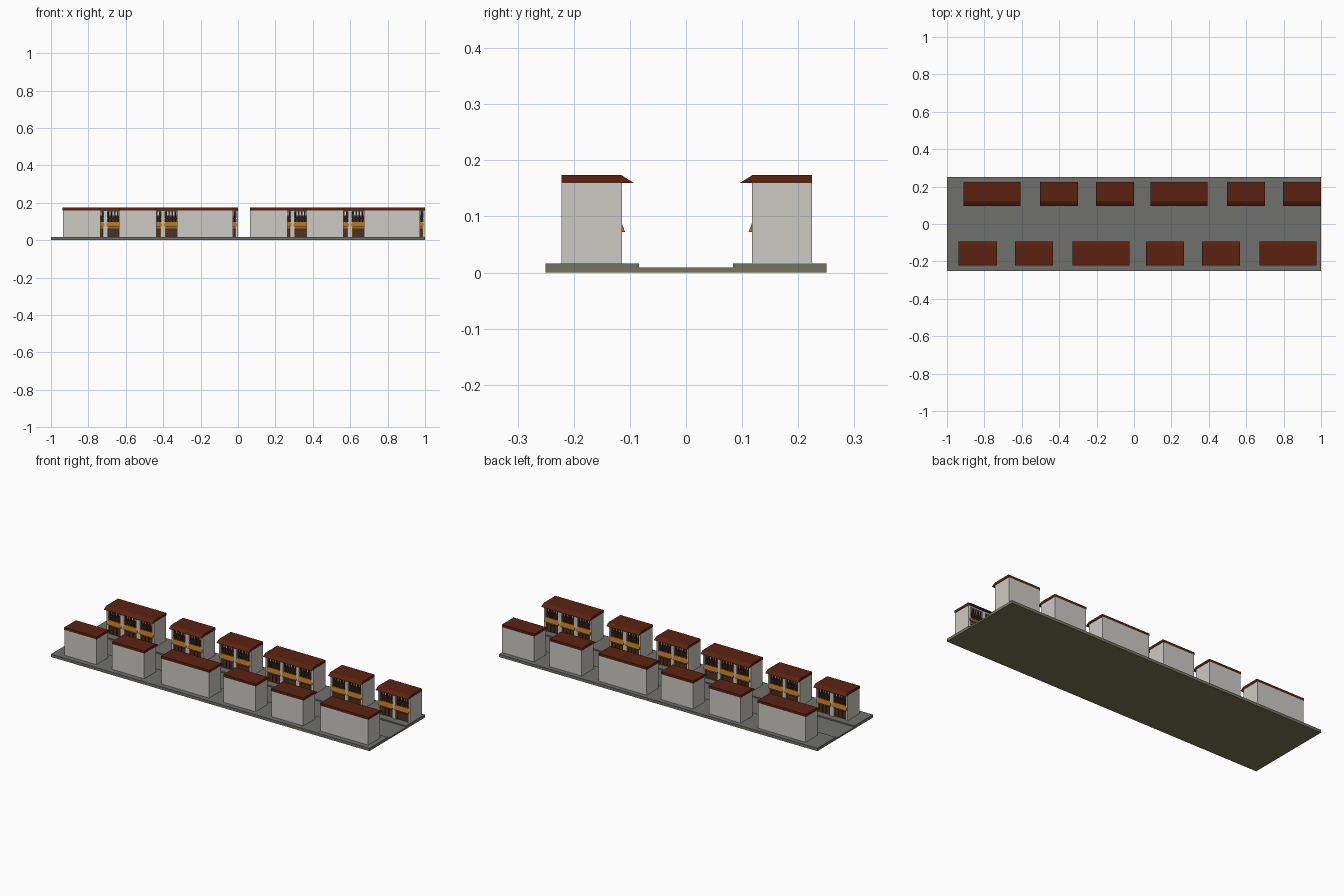
import bpy, bmesh, math
from mathutils import Matrix, Vector

if "Cube" in bpy.data.objects:
    bpy.data.objects.remove(bpy.data.objects["Cube"])


def material(name, rgb):
    m = bpy.data.materials.new(name)
    m.diffuse_color = (*rgb, 1)
    m.use_nodes = True
    m.node_tree.nodes["Principled BSDF"].inputs["Base Color"].default_value = m.diffuse_color
    return m


GROUND = material("olive earth", (0.19, 0.18, 0.085))
PAVING = material("grey paving", (0.16, 0.165, 0.155))
PLASTER = material("pale plaster", (0.60, 0.59, 0.55))
TILE = material("red brown tile", (0.105, 0.016, 0.005))
ORANGE = material("orange wood", (0.42, 0.15, 0.012))
WOOD = material("dark wood", (0.075, 0.032, 0.014))
DARK = material("dark interior", (0.035, 0.03, 0.028))


def box(bm, x0, x1, y0, y1, z0, z1):
    size = Vector((x1 - x0, y1 - y0, z1 - z0))
    mid = Vector((x0 + x1, y0 + y1, z0 + z1)) / 2
    bmesh.ops.create_cube(bm, size=1, matrix=Matrix.Translation(mid) @ Matrix.Diagonal((*size, 1)))


def prism(bm, x0, x1, profile):
    """Extrude a (y, z) profile along x."""
    face = bm.faces.new([bm.verts.new((x0, y, z)) for y, z in profile])
    ext = bmesh.ops.extrude_face_region(bm, geom=[face])
    bmesh.ops.translate(bm, vec=(x1 - x0, 0, 0),
                        verts=[v for v in ext["geom"] if isinstance(v, bmesh.types.BMVert)])


def finish(bm, name, mat):
    bmesh.ops.recalc_face_normals(bm, faces=bm.faces)
    mesh = bpy.data.meshes.new(name)
    bm.to_mesh(mesh)
    bm.free()
    mesh.materials.append(mat)
    return mesh


def place(mesh, name, loc=(0, 0, 0), turn=0):
    ob = bpy.data.objects.new(name, mesh)
    ob.location = loc
    ob.rotation_euler.z = turn
    bpy.context.collection.objects.link(ob)


def slab(name, mat, *dims):
    bm = bmesh.new()
    box(bm, *dims)
    place(finish(bm, name, mat), name)


# Street: earth slab, road surface and two raised pavements
slab("ground_slab", GROUND, -1, 1, -0.25, 0.25, 0, 0.008)
slab("road", PAVING, -1, 1, -0.0835, 0.0835, 0.008, 0.009)
for side, y0, y1 in (("front", -0.25, -0.0835), ("back", 0.0835, 0.25)):
    slab(side + "_pavement", PAVING, -1, 1, y0, y1, 0.008, 0.016)

# House section, with its street front facing -y: depth and heights
FRONT, RECESS, REAR = -0.0535, -0.040, 0.0535
FLOOR, MID0, MID1, TOP0, TOP = 0.016, 0.072, 0.092, 0.152, 0.160
BAY, PIER = 0.1, 0.01


def house_meshes(bays):
    """Meshes for a terrace of shop bays, centred on x = 0 and y = 0."""
    w = bays * BAY / 2
    walls, roof, timber, panels, inside = (bmesh.new() for _ in range(5))

    # Solid rear block, floor bands and dividing piers
    box(walls, -w, w, RECESS, REAR, FLOOR, TOP)
    box(walls, -w, w, FRONT, RECESS, TOP0, TOP)
    box(walls, -w, w, FRONT + 0.003, RECESS, MID0, MID1)
    for i in range(bays + 1):
        x = -w + i * BAY
        box(walls, max(x - PIER, -w), min(x + PIER, w), FRONT, RECESS, FLOOR, TOP)

    # Roof with a sloping eave over the street
    prism(roof, -w - 0.002, w + 0.002,
          [(-0.0745, TOP), (REAR, TOP), (REAR, 0.174), (-0.052, 0.174)])

    for i in range(bays):
        a = -w + i * BAY + PIER
        b = a + BAY - 2 * PIER
        # Dark openings on both floors
        box(inside, a, b, RECESS - 0.002, RECESS, FLOOR, MID0)
        box(inside, a, b, RECESS - 0.002, RECESS, MID1, TOP0)
        # Sloping awning between the floors
        prism(timber, a - 0.005, b + 0.005,
              [(FRONT - 0.006, 0.072), (FRONT + 0.004, 0.072),
               (RECESS, 0.096), (FRONT + 0.003, 0.096)])
        # Shop front posts and counter rail
        for x in (a, b - 0.005):
            box(timber, x, x + 0.005, FRONT + 0.002, RECESS, FLOOR, MID0)
        box(timber, a, b, RECESS - 0.005, RECESS, 0.062, MID0)
        # Lower doors
        for k in range(3):
            x = a + 0.009 + k * 0.022
            box(panels, x, x + 0.018, RECESS - 0.005, RECESS, FLOOR, 0.058)
        # Upper shutters, railing and bars
        for k in range(5):
            x = a + 0.004 + k * 0.0165
            box(panels, x, x + 0.006, FRONT + 0.003, RECESS - 0.004, MID1, 0.148)
        box(panels, a, b, FRONT + 0.002, FRONT + 0.006, 0.113, 0.118)
        # Plaster panels under the upper lintel
        for k in range(4):
            x = a + 0.0115 + k * 0.0165
            box(walls, x, x + 0.007, RECESS - 0.004, RECESS, 0.132, TOP0)

    return [("walls", finish(walls, "walls", PLASTER)),
            ("roof", finish(roof, "roof", TILE)),
            ("awnings_and_posts", finish(timber, "awnings_and_posts", ORANGE)),
            ("shutters", finish(panels, "shutters", WOOD)),
            ("openings", finish(inside, "openings", DARK))]


KINDS = {n: house_meshes(n) for n in (2, 3)}

# Two rows of houses facing each other: (centre x, number of bays)
BACK = [(-0.759, 3), (-0.401, 2), (-0.101, 2), (0.241, 3), (0.599, 2), (0.898, 2)]
FRONT_ROW = [(-0.835, 2), (-0.535, 2), (-0.177, 3), (0.165, 2), (0.465, 2), (0.823, 3)]
for row, houses, y, turn in (("back", BACK, 0.171, 0), ("front", FRONT_ROW, -0.168, math.pi)):
    for n, (x, bays) in enumerate(houses, 1):
        for part, mesh in KINDS[bays]:
            place(mesh, f"{row}_house_{n}_{part}", (x, y, 0), turn)
